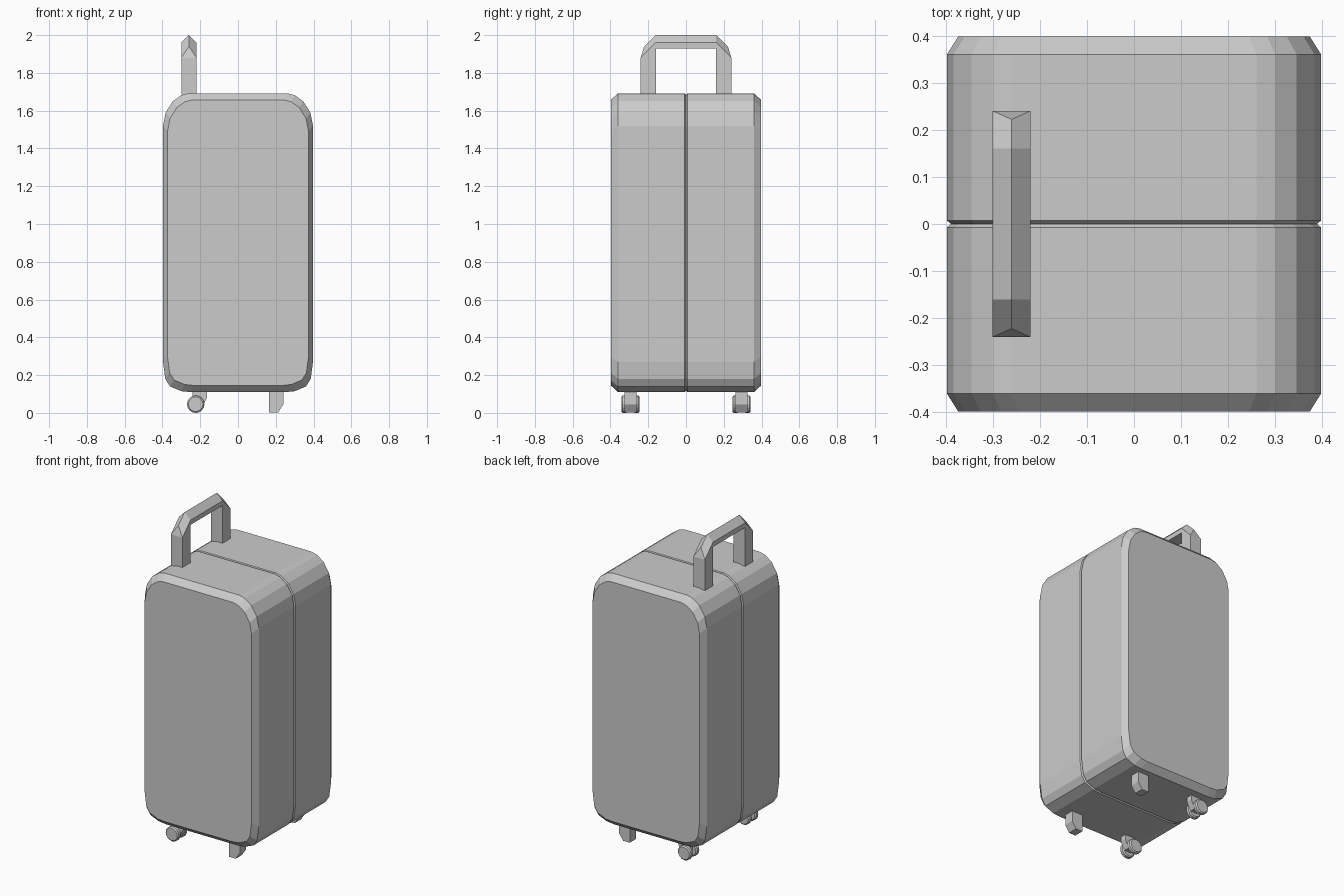
import bpy, bmesh
from math import pi

if "Cube" in bpy.data.objects:
    bpy.data.objects.remove(bpy.data.objects["Cube"])


def make_object(name, bm):
    bmesh.ops.recalc_face_normals(bm, faces=bm.faces)
    mesh = bpy.data.meshes.new(name)
    bm.to_mesh(mesh)
    bm.free()
    obj = bpy.data.objects.new(name, mesh)
    bpy.context.collection.objects.link(obj)
    return obj


def mirror_y(obj):
    mod = obj.modifiers.new("Mirror", "MIRROR")
    mod.use_axis = (False, True, False)
    mod.use_mirror_merge = False
    centre = bpy.data.objects.get("mirror_centre")
    if centre is None:
        centre = bpy.data.objects.new("mirror_centre", None)
        bpy.context.collection.objects.link(centre)
        centre.hide_render = True
    mod.mirror_object = centre


def loft(rings, bm):
    """Bridge closed rings of equal length and cap both ends."""
    loops = [[bm.verts.new(p) for p in ring] for ring in rings]
    n = len(loops[0])
    for a, b in zip(loops, loops[1:]):
        for i in range(n):
            j = (i + 1) % n
            bm.faces.new((a[i], a[j], b[j], b[i]))
    bm.faces.new(loops[0])
    bm.faces.new(loops[-1])


def prism(name, profile, y0, y1):
    bm = bmesh.new()
    loft([[(x, y, z) for x, z in profile] for y in (y0, y1)], bm)
    return make_object(name, bm)


# Suitcase shell: rounded profile, chamfered ends, V groove around the middle
top = [(0.397, 1.52), (0.383, 1.59), (0.345, 1.65), (0.30, 1.682), (0.26, 1.692)]
bottom = [(0.25, 0.11), (0.30, 0.115), (0.36, 0.14), (0.385, 0.18), (0.397, 0.27)]
right = bottom + top
outline = right + [(-x, z) for x, z in reversed(right)]


def ring(y, sx, sz):
    return [(x * sx, y, 0.9 + (z - 0.9) * sz) for x, z in outline]


bm = bmesh.new()
loft([ring(y, sx, sz) for y, sx, sz in (
    (-0.398, 0.94, 0.955), (-0.36, 1, 1), (-0.007, 1, 1), (0, 0.978, 0.989),
    (0.007, 1, 1), (0.36, 1, 1), (0.398, 0.94, 0.955))], bm)
make_object("suitcase_shell", bm)

# Handle: square legs with a ridged top bar
bm = bmesh.new()
cx, w = -0.26, 0.04
half_outer = [(0.24, 1.685), (0.24, 1.88), (0.16, 1.96)]
outer = [(-y, z) for y, z in half_outer] + half_outer[::-1]
inner = [(-0.16, 1.685), (-0.16, 1.93), (0.16, 1.93), (0.16, 1.685)]
o = [[bm.verts.new((cx + s * w, y, z)) for y, z in outer] for s in (-1, 1)]
i = [[bm.verts.new((cx + s * w, y, z)) for y, z in inner] for s in (-1, 1)]
ridge = [bm.verts.new((cx, y, z)) for y, z in
         ((-0.222, 1.94), (-0.16, 2.0), (0.16, 2.0), (0.222, 1.94))]
for a, b in zip(o, i):
    bm.faces.new((a[0], a[1], b[1], b[0]))
    bm.faces.new((a[1], a[2], b[1]))
    bm.faces.new((a[2], a[3], b[2], b[1]))
    bm.faces.new((a[3], a[4], b[2]))
    bm.faces.new((a[4], a[5], b[3], b[2]))
    for k in range(3):
        bm.faces.new((a[k + 1], a[k + 2], ridge[k + 1], ridge[k]))
for k in (0, 4):
    bm.faces.new((o[0][k], o[0][k + 1], o[1][k + 1], o[1][k]))
for k in range(3):
    bm.faces.new((i[0][k], i[0][k + 1], i[1][k + 1], i[1][k]))
bm.faces.new((o[0][1], o[1][1], ridge[0]))
bm.faces.new((o[0][4], o[1][4], ridge[3]))
for k, m in ((0, 0), (5, 3)):
    bm.faces.new((o[0][k], o[1][k], i[1][m], i[0][m]))
make_object("handle", bm)

# Fixed feet
mirror_y(prism("foot", [(0.165, 0.115), (0.24, 0.115), (0.24, 0.045),
                        (0.212, 0.003), (0.165, 0.003)], 0.263, 0.325))

# Caster forks
mirror_y(prism("caster_fork", [(-0.24, 0.115), (-0.165, 0.115), (-0.165, 0.08),
                               (-0.19, 0.03), (-0.24, 0.03)], 0.274, 0.314))


# Twin wheels and axle of each caster
def disc(name, y, radius, depth, bevel):
    bpy.ops.mesh.primitive_cylinder_add(vertices=16, radius=radius, depth=depth,
                                        location=(-0.224, y, 0.046),
                                        rotation=(pi / 2, 0, 0))
    obj = bpy.context.object
    obj.name = name
    if bevel:
        mod = obj.modifiers.new("Bevel", "BEVEL")
        mod.width = bevel
        mod.segments = 1
        mod.limit_method = "ANGLE"
        mod.angle_limit = 1.0
    mirror_y(obj)


disc("wheel_inner", 0.262, 0.046, 0.032, 0.007)
disc("wheel_outer", 0.326, 0.046, 0.032, 0.007)
disc("axle", 0.294, 0.018, 0.05, 0)
